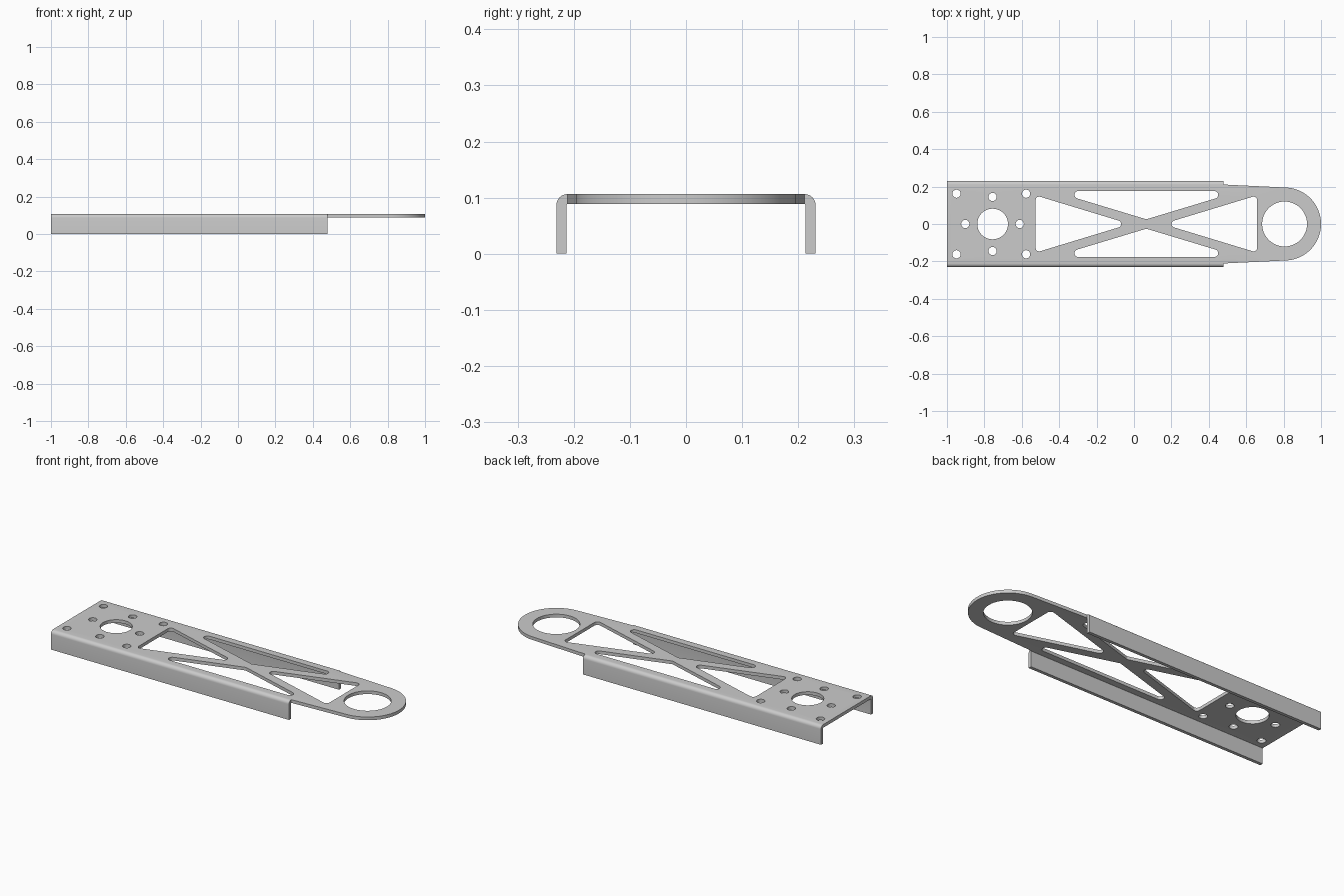
import bpy, bmesh
from math import sin, cos, pi, atan2, acos, hypot, tan
from mathutils import Vector

if "Cube" in bpy.data.objects:
    bpy.data.objects.remove(bpy.data.objects["Cube"])

TOP, THICK = 0.1065, 0.018       # sheet top height and gauge
BEND_Y, BEND_R = 0.211, 0.02     # fold line and outer bend radius
FLANGE_END = 0.478
NOSE_X, NOSE_R = 0.805, 0.195
MID = 0.066                      # centre of the cross bracing


def arc(cx, cy, r, a0, a1, n):
    return [(cx + r * cos(a0 + (a1 - a0) * i / n),
             cy + r * sin(a0 + (a1 - a0) * i / n)) for i in range(n + 1)]


def circle(cx, cy, r, n):
    return arc(cx, cy, r, 0, 2 * pi, n)[:-1]


def rounded(points, r, n=8):
    """Polygon with every corner filleted to radius r."""
    out = []
    for i, p in enumerate(points):
        p = Vector(p)
        u = (Vector(points[i - 1]) - p).normalized()
        v = (Vector(points[(i + 1) % len(points)]) - p).normalized()
        half = u.angle(v) / 2
        c = p + (u + v).normalized() * (r / sin(half))
        s, e = p + u * (r / tan(half)) - c, p + v * (r / tan(half)) - c
        a0 = atan2(s.y, s.x)
        d = (atan2(e.y, e.x) - a0 + pi) % (2 * pi) - pi
        out += arc(c.x, c.y, r, a0, a0 + d, n)
    return out


# Plate outline: straight channel part, taper tangent to the round nose
dx = FLANGE_END - NOSE_X
t = atan2(BEND_Y, dx) - acos(NOSE_R / hypot(dx, BEND_Y))
loops = [[(-1, -BEND_Y), (FLANGE_END, -BEND_Y)]
         + arc(NOSE_X, 0, NOSE_R, -t, t, 40)
         + [(FLANGE_END, BEND_Y), (-1, BEND_Y)]]

# Large bores and bolt holes
loops += [circle(NOSE_X, 0, 0.12, 48), circle(-0.756, 0, 0.082, 40)]
for x, y in [(-0.949, 0.162), (-0.577, 0.162), (-0.756, 0.145)]:
    loops += [circle(x, s * y, 0.022, 20) for s in (1, -1)]
loops += [circle(x, 0, 0.022, 20) for x in (-0.902, -0.611)]

# Triangular lightening windows around the X brace
for s in (1, -1):
    loops.append(rounded([(MID + s * 0.088, 0), (MID + s * 0.592, 0.153),
                          (MID + s * 0.592, -0.153)], 0.019))
    loops.append(rounded([(MID, s * 0.025), (MID - 0.5, s * 0.176),
                          (MID + 0.5, s * 0.176)], 0.02))

# Fill the flat sheet
bm = bmesh.new()
edges = []
for loop in loops:
    vs = [bm.verts.new((x, y, TOP)) for x, y in loop]
    edges += [bm.edges.new((vs[i - 1], vs[i])) for i in range(len(vs))]
bmesh.ops.triangle_fill(bm, edges=edges, use_beauty=True, normal=(0, 0, 1))
folds = [e for e in bm.edges if e.is_boundary
         and all(abs(abs(v.co.y) - BEND_Y) < 1e-5 for v in e.verts)]

# Fold both side flanges down through the bend
profile = [(BEND_Y + BEND_R * sin(a), TOP - BEND_R * (1 - cos(a)))
           for a in (pi / 2 * i / 6 for i in range(1, 7))]
profile.append((BEND_Y + BEND_R, 0))
for edge in folds:
    side = 1 if edge.verts[0].co.y > 0 else -1
    for y, z in profile:
        geom = bmesh.ops.extrude_edge_only(bm, edges=[edge])["geom"]
        edge = next(g for g in geom if isinstance(g, bmesh.types.BMEdge))
        for v in edge.verts:
            v.co.y, v.co.z = side * y, z

# Give the sheet its gauge: copy the outer skin inward and close the rims
rims = [e for e in bm.edges if e.is_boundary]
dup = bmesh.ops.duplicate(bm, geom=bm.verts[:] + bm.edges[:] + bm.faces[:])
inner = dup["vert_map"]
for edge in rims:
    a, b = edge.verts
    bm.faces.new((a, b, inner[b], inner[a]))
for v in [g for g in dup["geom"] if isinstance(g, bmesh.types.BMVert)]:
    side = 1 if v.co.y > 0 else -1
    out_y = max(abs(v.co.y) - BEND_Y, 0)
    up_z = max(v.co.z - (TOP - BEND_R), 0)
    n = Vector((0, side * out_y, up_z)).normalized()
    v.co -= n * THICK
bmesh.ops.recalc_face_normals(bm, faces=bm.faces)

mesh = bpy.data.meshes.new("channel_bracket")
bm.to_mesh(mesh)
bm.free()
bracket = bpy.data.objects.new("channel_bracket", mesh)
bpy.context.collection.objects.link(bracket)
bpy.context.view_layer.objects.active = bracket
bracket.select_set(True)
bpy.ops.object.shade_smooth_by_angle(angle=pi / 6)
